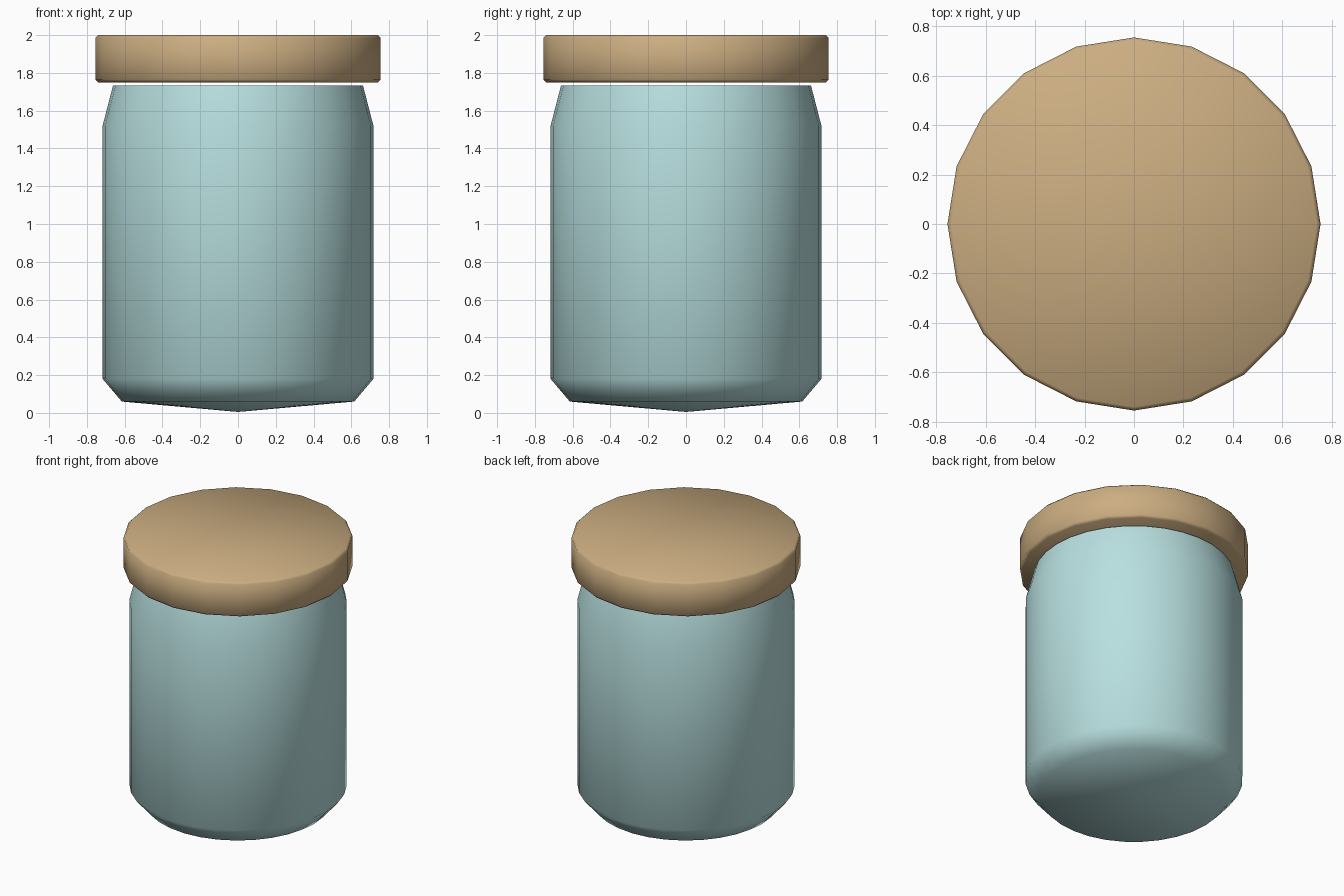
import bpy, bmesh, math

if "Cube" in bpy.data.objects:
    bpy.data.objects.remove(bpy.data.objects["Cube"])


def lathe(name, profile, sides, color, angle):
    """Revolve an (r, z) profile about z; r = 0 points become poles."""
    bm = bmesh.new()
    rings = []
    for r, z in profile:
        if r == 0:
            rings.append([bm.verts.new((0, 0, z))])
        else:
            rings.append([bm.verts.new((r * math.cos(2 * math.pi * i / sides),
                                        r * math.sin(2 * math.pi * i / sides), z))
                          for i in range(sides)])
    for a, b in zip(rings, rings[1:]):
        for i in range(sides):
            j = (i + 1) % sides
            quad = [a[i % len(a)], a[j % len(a)], b[j % len(b)], b[i % len(b)]]
            bm.faces.new(list(dict.fromkeys(quad)))
    bmesh.ops.recalc_face_normals(bm, faces=bm.faces)
    mesh = bpy.data.meshes.new(name)
    bm.to_mesh(mesh)
    bm.free()
    obj = bpy.data.objects.new(name, mesh)
    bpy.context.collection.objects.link(obj)
    mat = bpy.data.materials.new(name + "_color")
    mat.diffuse_color = color
    mat.use_nodes = True
    mat.node_tree.nodes["Principled BSDF"].inputs["Base Color"].default_value = mat.diffuse_color
    mesh.materials.append(mat)
    bpy.ops.object.select_all(action='DESELECT')
    obj.select_set(True)
    bpy.context.view_layer.objects.active = obj
    bpy.ops.object.shade_smooth_by_angle(angle=math.radians(angle))
    return obj


# Glass body: outer wall up to the open mouth, then back down the inside
lathe("jar_body",
      [(0, 0.005), (0.615, 0.06), (0.717, 0.18), (0.717, 1.52), (0.662, 1.732),
       (0.635, 1.732), (0.69, 1.52), (0.69, 0.19), (0.60, 0.09), (0, 0.035)],
      32, (0.48, 0.74, 0.74, 1), 50)

# Lid: thick disc with softened rims, hovering just above the mouth
lathe("lid",
      [(0, 1.75), (0.74, 1.75), (0.755, 1.765), (0.755, 1.985), (0.74, 2.0), (0, 2.0)],
      20, (0.60, 0.42, 0.22, 1), 50)
